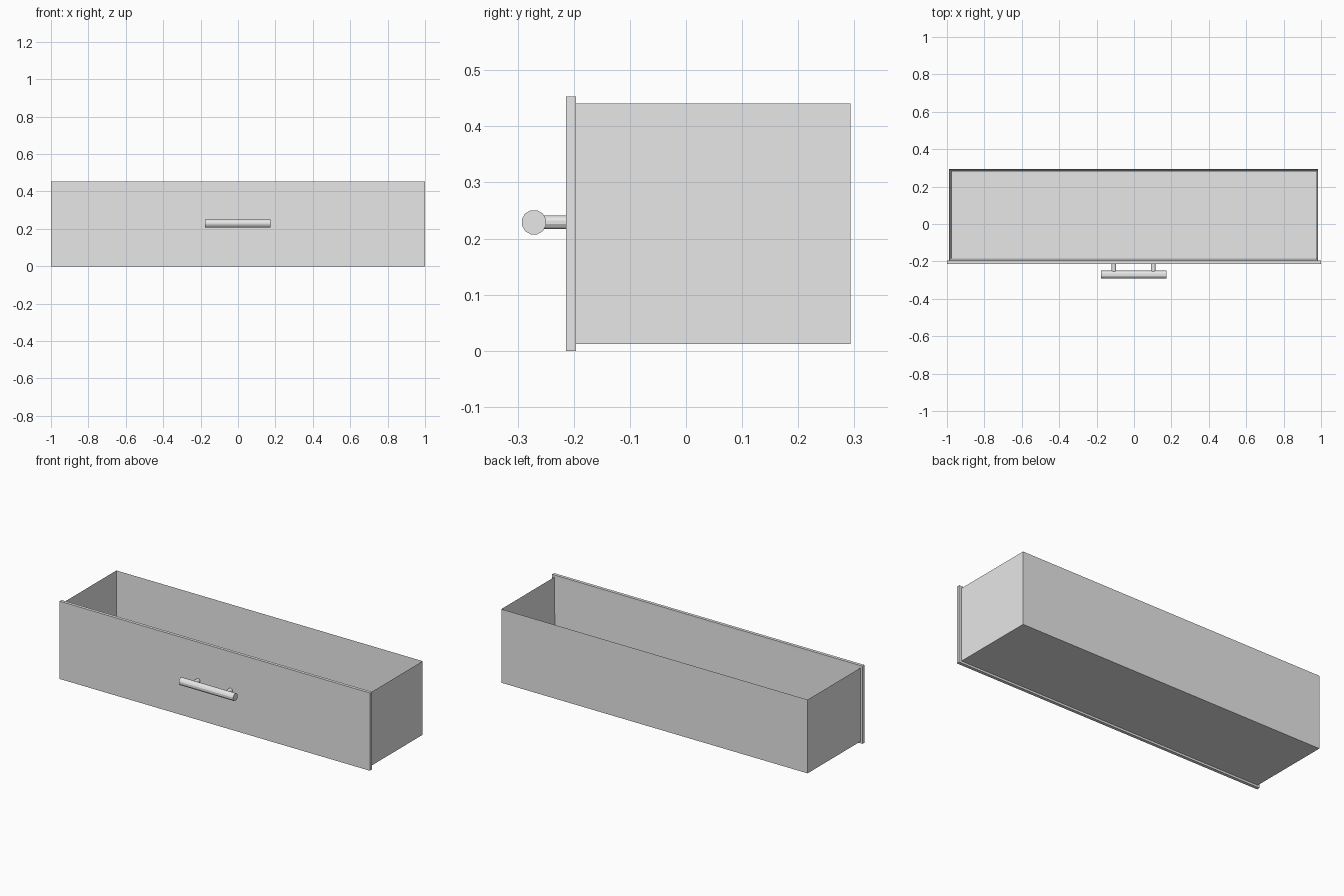
import bpy
import bmesh
import math
from mathutils import Matrix, Vector

cube = bpy.data.objects.get("Cube")
if cube:
    bpy.data.objects.remove(cube, do_unlink=True)

grey = bpy.data.materials.new("light grey")
grey.use_nodes = True
COLOUR = (0.8, 0.8, 0.8, 1)
grey.diffuse_color = COLOUR
grey.node_tree.nodes["Principled BSDF"].inputs["Base Color"].default_value = COLOUR


def finish(name, bm):
    mesh = bpy.data.meshes.new(name)
    bm.to_mesh(mesh)
    bm.free()
    mesh.materials.append(grey)
    obj = bpy.data.objects.new(name, mesh)
    bpy.context.collection.objects.link(obj)
    return obj


def box_mesh(low, high):
    low, high = Vector(low), Vector(high)
    bm = bmesh.new()
    bmesh.ops.create_cube(bm, size=1, matrix=Matrix.Translation((low + high) / 2)
                          @ Matrix.Diagonal((*(high - low), 1)))
    return bm


def rod(name, centre, radius, length, axis, sides=12):
    bm = bmesh.new()
    turn = Matrix.Rotation(math.pi / 2, 4, "Y" if axis == "X" else "X")
    spin = Matrix.Rotation(math.pi / sides, 4, "Z")
    bmesh.ops.create_cone(bm, cap_ends=True, segments=sides, radius1=radius, radius2=radius,
                          depth=length, matrix=Matrix.Translation(centre) @ turn @ spin)
    return finish(name, bm)


# Open tray: inset the top of a block and push it down to the floor
WALL = 0.012
BACK_OF_FRONT = -0.196
bm = box_mesh((-0.989, BACK_OF_FRONT, 0.012), (0.985, 0.293, 0.441))
top = [f for f in bm.faces if f.normal.z > 0.9]
bmesh.ops.inset_region(bm, faces=top, thickness=WALL, use_even_offset=True)
bmesh.ops.translate(bm, verts=top[0].verts, vec=(0, 0, WALL - 0.429))
finish("drawer_tray", bm)

# Front panel, slightly larger than the tray
FRONT = -0.214
finish("front_panel", box_mesh((-1, FRONT, 0), (1, BACK_OF_FRONT, 0.453)))

# Bar handle on two posts
MID_X, BAR_Y, BAR_Z = -0.002, -0.271, 0.229
rod("handle_bar", (MID_X, BAR_Y, BAR_Z), 0.0222, 0.35, "X")
for side, offset in (("right", -0.105), ("left", 0.105)):
    rod("handle_post_" + side, (MID_X + offset, (BAR_Y + FRONT) / 2, BAR_Z),
        0.0125, FRONT - BAR_Y, "Y")
